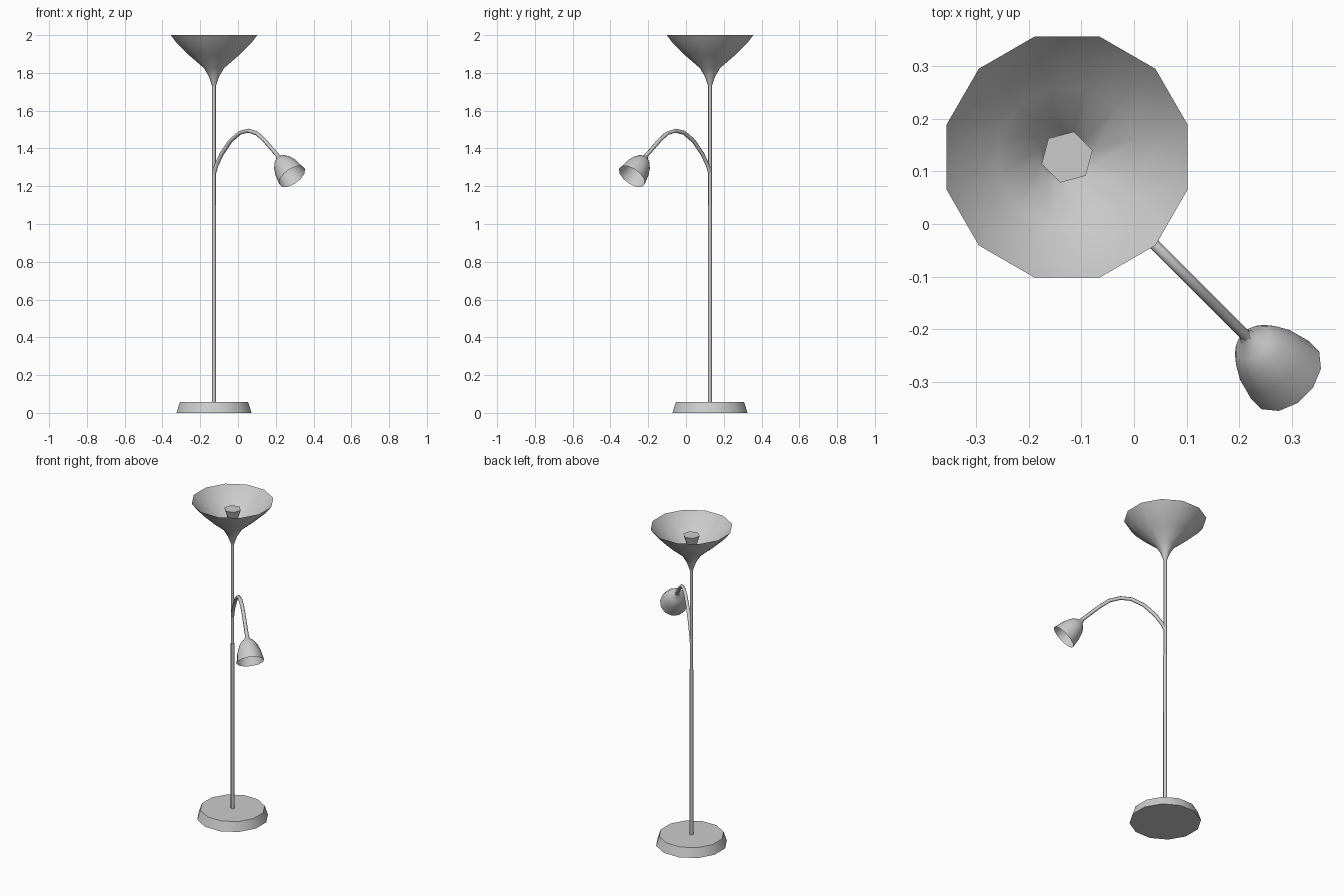
import bpy, bmesh, math
from mathutils import Vector

if "Cube" in bpy.data.objects:
    bpy.data.objects.remove(bpy.data.objects["Cube"])

PX, PY = -0.127, 0.127                      # pole axis
DIAG = Vector((1, -1, 0)).normalized()      # plane of the side arm
SIDE = Vector((1, 1, 0)).normalized()
UP = Vector((0, 0, 1))


def loft(name, rings, sides, cap_start=False, cap_end=False, angle=40):
    """Skin rings given as (centre, u axis, v axis, radius)."""
    bm = bmesh.new()
    loops = []
    for c, u, v, r in rings:
        loop = []
        for i in range(sides):
            a = math.radians(15) + 2 * math.pi * i / sides
            loop.append(bm.verts.new(c + u * (r * math.cos(a)) + v * (r * math.sin(a))))
        loops.append(loop)
    for a, b in zip(loops, loops[1:]):
        for i in range(sides):
            j = (i + 1) % sides
            bm.faces.new((a[i], a[j], b[j], b[i]))
    if cap_start:
        bm.faces.new(loops[0][::-1])
    if cap_end:
        bm.faces.new(loops[-1])
    me = bpy.data.meshes.new(name)
    bm.to_mesh(me)
    bm.free()
    ob = bpy.data.objects.new(name, me)
    bpy.context.collection.objects.link(ob)
    bpy.ops.object.select_all(action='DESELECT')
    ob.select_set(True)
    bpy.context.view_layer.objects.active = ob
    bpy.ops.object.shade_smooth_by_angle(angle=math.radians(angle))
    return ob


def upright(name, profile, sides, **kw):
    """Lathe a list of (radius, height) around the pole axis."""
    x, y = Vector((1, 0, 0)), Vector((0, 1, 0))
    return loft(name, [(Vector((PX, PY, z)), x, y, r) for r, z in profile], sides, **kw)


# Base, two-part pole
upright("base", [(0.206, 0), (0.187, 0.057)], 12, cap_start=True, cap_end=True)
upright("lower_pole", [(0.0115, 0.05), (0.0115, 1.10)], 6, cap_end=True, angle=65)
upright("upper_pole", [(0.010, 1.10), (0.010, 1.83)], 6, angle=65)

# Bowl shade and the lamp socket inside it
upright("bowl_shade", [(0.010, 1.73), (0.028, 1.78), (0.055, 1.825), (0.135, 1.892),
                       (0.205, 1.958), (0.237, 2.0)], 12)
upright("bowl_socket", [(0.012, 1.83), (0.05, 1.95)], 6, cap_end=True, angle=65)

# Curved arm: path of (x, z) in the diagonal plane
path = [(-0.127, 1.27), (-0.115, 1.31), (-0.087, 1.37), (-0.04, 1.44), (0.01, 1.483),
        (0.055, 1.494), (0.10, 1.48), (0.14, 1.443), (0.215, 1.357)]
pts = [Vector((x, -x, z)) for x, z in path]
rings = []
for i, p in enumerate(pts):
    t = (pts[min(i + 1, len(pts) - 1)] - pts[max(i - 1, 0)]).normalized()
    rings.append((p, SIDE, t.cross(SIDE), 0.011))
loft("arm", rings, 6, cap_start=True, cap_end=True, angle=65)

# Bell-shaped reading shade, tilted 45 degrees down along the arm
axis = (DIAG - UP).normalized()
start = Vector((0.21, -0.21, 1.36))
bell = [(0, 0.011), (0.016, 0.018), (0.03, 0.037), (0.055, 0.054), (0.095, 0.069), (0.153, 0.080)]
loft("reading_shade", [(start + axis * t, SIDE, axis.cross(SIDE), r) for t, r in bell], 12)
